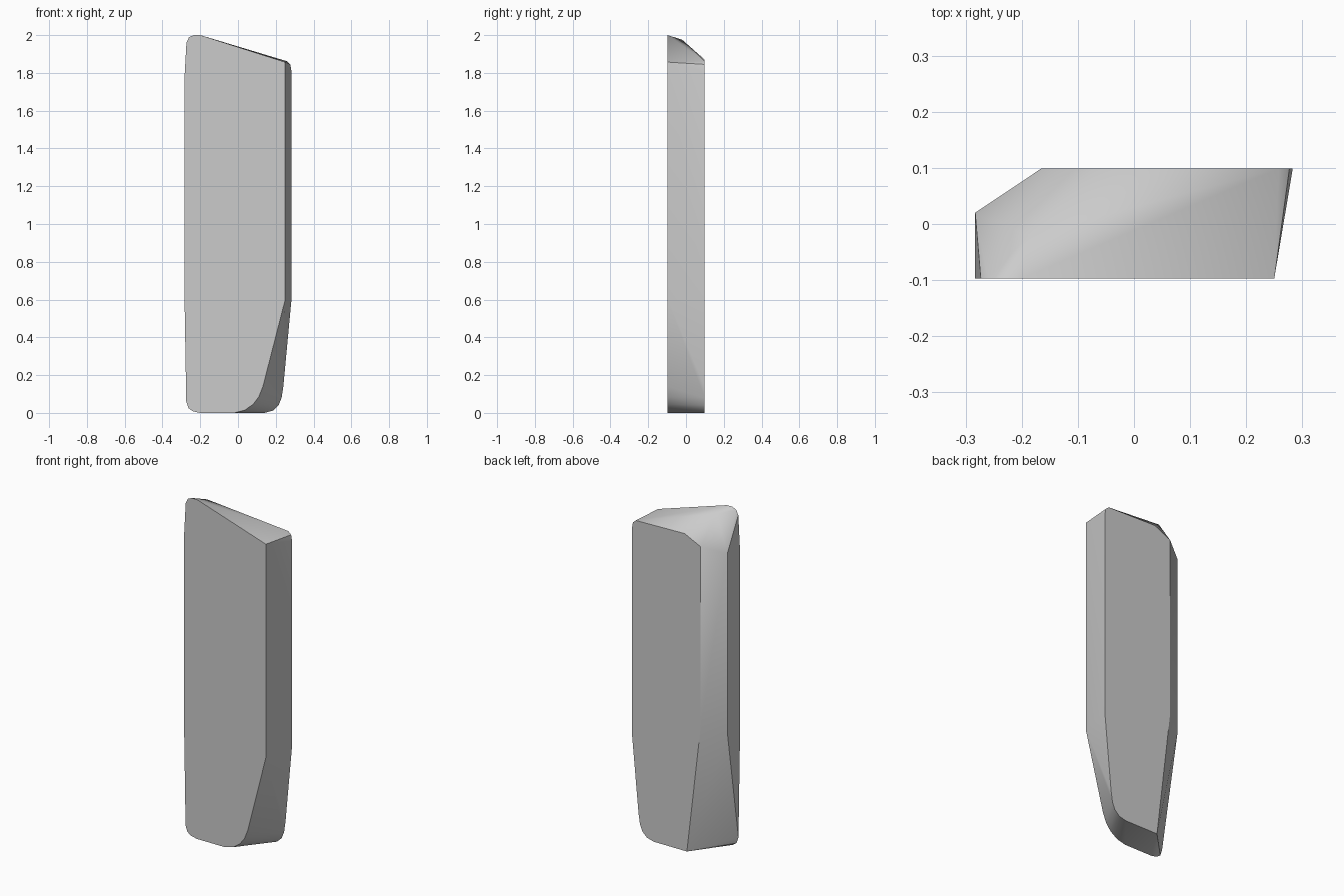
import bpy, bmesh, math

cube = bpy.data.objects.get("Cube")
if cube:
    bpy.data.objects.remove(cube, do_unlink=True)

FRONT_Y, BACK_Y = -0.097, 0.099

# Front outline (x, z)
front_outline = [
    (-0.283, 1.78), (-0.283, 0.6), (-0.274, 0.06), (-0.262, 0.025), (-0.238, 0.008),
    (-0.2, 0), (-0.02, 0), (0.035, 0.014), (0.08, 0.045), (0.11, 0.085), (0.132, 0.14),
    (0.25, 0.6), (0.25, 1.857), (-0.2, 2.0), (-0.235, 2.0), (-0.26, 1.988), (-0.273, 1.96),
]
# Back outline (x, z)
back_outline = [
    (-0.165, 1.82), (-0.165, 0.76), (-0.075, 0), (0.14, 0), (0.185, 0.012), (0.215, 0.04),
    (0.231, 0.08), (0.24, 0.14), (0.283, 0.6), (0.283, 1.81), (0.277, 1.845), (0.258, 1.862),
    (-0.06, 1.87),
]
# Side chamfer corners and top ridge point
extra = [(-0.283, 0.02, 1.78), (-0.283, 0.02, 0.73), (-0.187, -0.02, 1.975)]

points = [(x, FRONT_Y, z) for x, z in front_outline]
points += [(x, BACK_Y, z) for x, z in back_outline]
points += extra

# Convex faceted slab spanning the two outlines
bm = bmesh.new()
for p in points:
    bm.verts.new(p)
hull = bmesh.ops.convex_hull(bm, input=bm.verts)
loose = {g for g in hull["geom_interior"] + hull["geom_unused"]
         if isinstance(g, bmesh.types.BMVert)}
bmesh.ops.delete(bm, geom=list(loose), context="VERTS")
bmesh.ops.dissolve_limit(bm, angle_limit=math.radians(0.5), verts=bm.verts, edges=bm.edges)
bmesh.ops.recalc_face_normals(bm, faces=bm.faces)
mesh = bpy.data.meshes.new("slab")
bm.to_mesh(mesh)
bm.free()

slab = bpy.data.objects.new("slab", mesh)
bpy.context.collection.objects.link(slab)

# Plain grey material
grey = bpy.data.materials.new("light_grey")
grey.use_nodes = True
colour = (0.6, 0.6, 0.6, 1)
grey.diffuse_color = colour
grey.node_tree.nodes["Principled BSDF"].inputs["Base Color"].default_value = colour
mesh.materials.append(grey)

# Soft facets with crisp outline edges
bpy.ops.object.select_all(action="DESELECT")
slab.select_set(True)
bpy.context.view_layer.objects.active = slab
bpy.ops.object.shade_smooth_by_angle(angle=math.radians(30))
